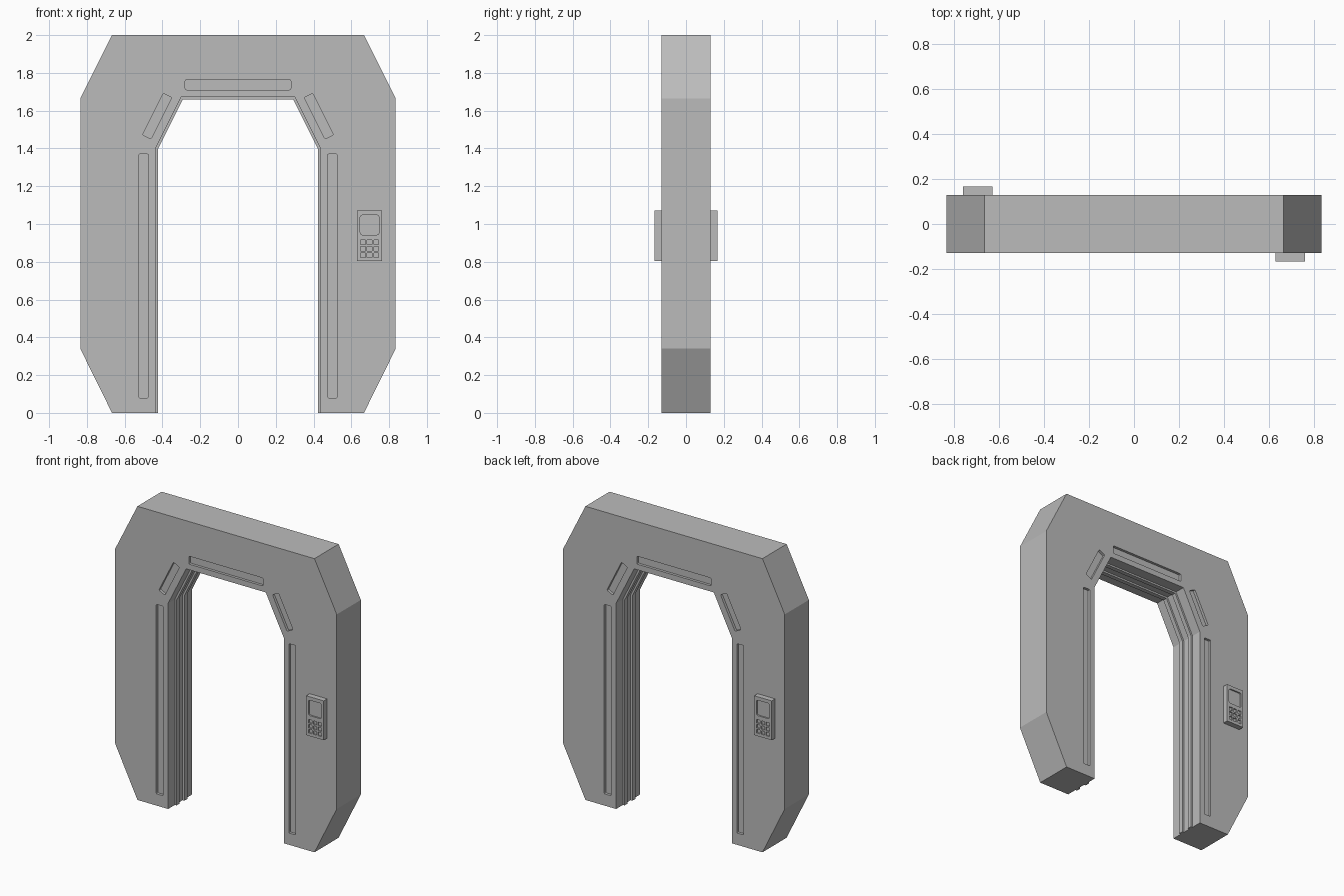
import bpy, bmesh
from math import radians
from mathutils import Matrix

cube = bpy.data.objects.get("Cube")
if cube:
    bpy.data.objects.remove(cube, do_unlink=True)

grey = bpy.data.materials.new("plain grey")
grey.use_nodes = True
GREY = (0.5, 0.5, 0.5, 1)
grey.diffuse_color = GREY
grey.node_tree.nodes["Principled BSDF"].inputs["Base Color"].default_value = GREY

HALF = 0.13        # half depth of the frame
RECESS = 0.018     # depth of the light slots
PAD_FACE = 0.167   # distance of the keypad face from the centre plane


def make_object(name, bm):
    bmesh.ops.recalc_face_normals(bm, faces=bm.faces)
    mesh = bpy.data.meshes.new(name)
    bm.to_mesh(mesh)
    bm.free()
    mesh.materials.append(grey)
    obj = bpy.data.objects.new(name, mesh)
    bpy.context.collection.objects.link(obj)
    return obj


def mirrored(points):
    """Close a right-hand outline with its mirror image."""
    return points + [(-x, z) for x, z in reversed(points)]


def prism(name, outline, y0, y1):
    bm = bmesh.new()
    face = bm.faces.new([bm.verts.new((x, y0, z)) for x, z in outline])
    new = bmesh.ops.extrude_face_region(bm, geom=[face])["geom"]
    verts = [v for v in new if isinstance(v, bmesh.types.BMVert)]
    bmesh.ops.translate(bm, verts=verts, vec=(0, y1 - y0, 0))
    return make_object(name, bm)


def add_block(bm, x, y, z, w, d, h, tilt=0, rounding=0):
    """Add a box, tilted about y, with rounded edges along y."""
    part = bmesh.new()
    bmesh.ops.create_cube(part, size=1)
    bmesh.ops.scale(part, vec=(w, d, h), verts=part.verts)
    if rounding:
        edges = [e for e in part.edges
                 if abs(e.verts[0].co.y - e.verts[1].co.y) > d / 2]
        bmesh.ops.bevel(part, geom=edges, offset=rounding, segments=2,
                        profile=0.5, affect='EDGES')
    part.transform(Matrix.Translation((x, y, z)) @ Matrix.Rotation(radians(tilt), 4, 'Y'))
    temp = bpy.data.meshes.new("temp")
    part.to_mesh(temp)
    part.free()
    bm.from_mesh(temp)
    bpy.data.meshes.remove(temp)


def cut(target, bm):
    """Subtract the blocks from the target, then discard them."""
    cutter = make_object("cutter", bm)
    cutter.hide_render = True
    mod = target.modifiers.new("cut", 'BOOLEAN')
    mod.operation = 'DIFFERENCE'
    mod.solver = 'EXACT'
    mod.object = cutter
    bpy.context.view_layer.objects.active = target
    bpy.ops.object.modifier_apply(modifier=mod.name)
    bpy.data.objects.remove(cutter, do_unlink=True)


# Arch frame: chamfered outside, door opening inside
outer = [(0.667, 0), (0.835, 0.34), (0.835, 1.665), (0.667, 2)]
opening = [(0.436, 0), (0.436, 1.4), (0.3, 1.672)]
frame = prism("door_frame", mirrored(outer) + mirrored(opening)[::-1], -HALF, HALF)

# Light slots on both faces
slots = bmesh.new()
for face in (-1, 1):
    y = face * HALF
    add_block(slots, 0, y, 1.737, 0.56, 2 * RECESS, 0.054, rounding=0.008)
    for side in (-1, 1):
        add_block(slots, side * 0.5, y, 0.725, 0.052, 2 * RECESS, 1.29, rounding=0.006)
        add_block(slots, side * 0.428, y, 1.571, 0.05, 2 * RECESS, 0.245,
                  tilt=-side * 26.6, rounding=0.006)
cut(frame, slots)

# Two seal ridges running around the inside of the opening
inner = [(0.423, 0), (0.423, 1.398), (0.292, 1.66)]
buried = [(0.446, 0), (0.446, 1.402), (0.306, 1.682)]
for name, y in (("front_seal", -0.043), ("back_seal", 0.043)):
    prism(name, mirrored(buried) + mirrored(inner)[::-1], y - 0.015, y + 0.015)

# Keypads: one on each face, on opposite sides
for name, face in (("front_keypad", -1), ("back_keypad", 1)):
    px = -face * 0.697
    body = bmesh.new()
    depth = PAD_FACE - HALF + 0.002
    add_block(body, px, face * (PAD_FACE - depth / 2), 0.937, 0.132, depth, 0.268)
    pad = make_object(name, body)
    holes = bmesh.new()
    y = face * PAD_FACE
    add_block(holes, px, y, 0.995, 0.1, 0.02, 0.105, rounding=0.012)
    for col in (-1, 0, 1):
        for row in range(3):
            add_block(holes, px + col * 0.035, y, 0.835 + row * 0.034,
                      0.026, 0.016, 0.024)
    cut(pad, holes)
